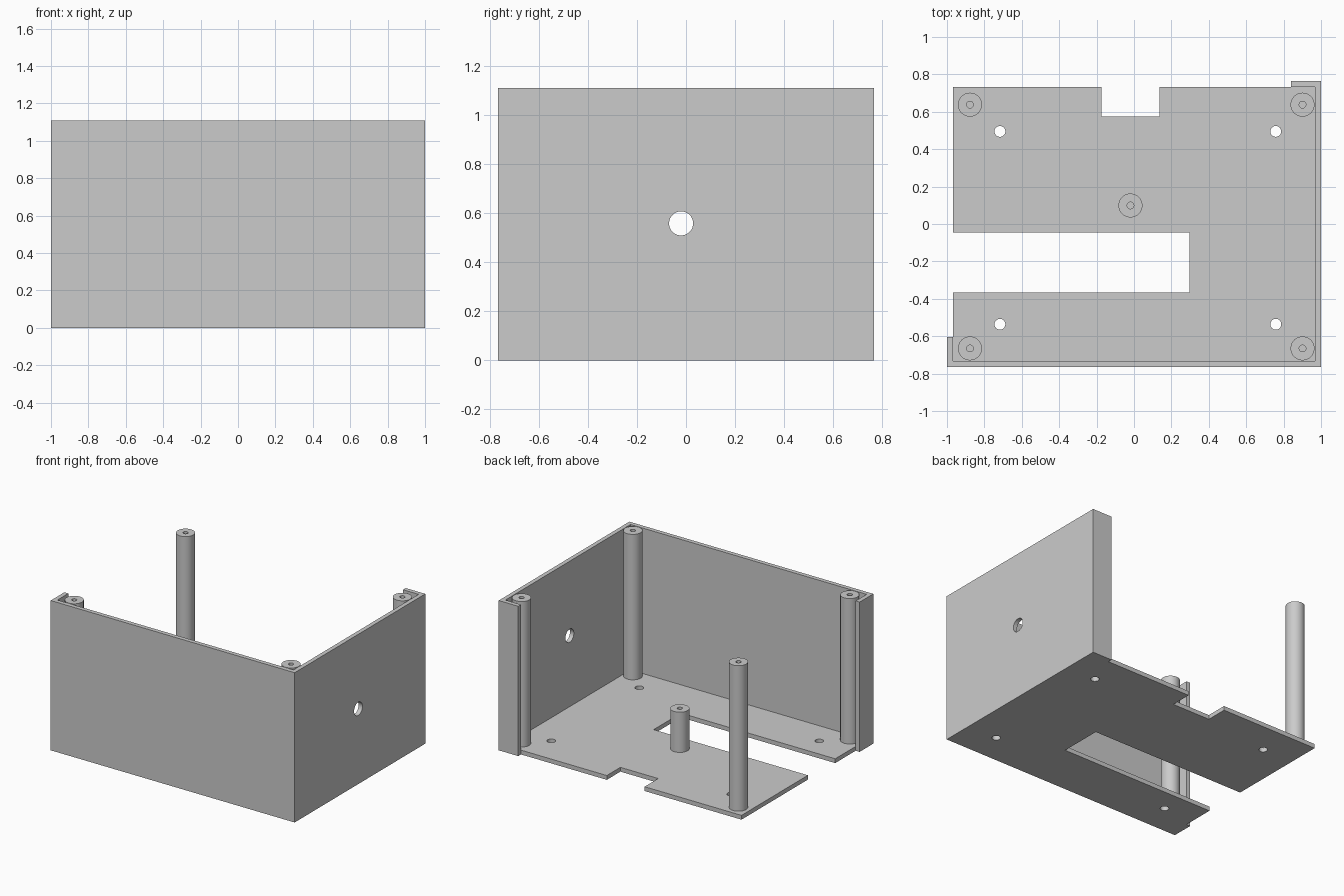
import bpy
import bmesh
import math

cube = bpy.data.objects.get("Cube")
if cube:
    bpy.data.objects.remove(cube, do_unlink=True)

GREY = (0.6, 0.6, 0.6, 1.0)
mat = bpy.data.materials.new("plain_grey")
mat.use_nodes = True
mat.diffuse_color = GREY
mat.node_tree.nodes["Principled BSDF"].inputs["Base Color"].default_value = GREY

# Overall half sizes, height and sheet thickness
W, D, H, T = 1.0, 0.765, 1.11, 0.032
IX, IY = W - T, D - T


def finish(name, bm):
    """Turn a bmesh into a named grey object."""
    bmesh.ops.recalc_face_normals(bm, faces=bm.faces)
    mesh = bpy.data.meshes.new(name)
    bm.to_mesh(mesh)
    bm.free()
    mesh.materials.append(mat)
    obj = bpy.data.objects.new(name, mesh)
    bpy.context.collection.objects.link(obj)
    return obj


def smooth(obj):
    bpy.ops.object.select_all(action="DESELECT")
    obj.select_set(True)
    bpy.context.view_layer.objects.active = obj
    bpy.ops.object.shade_smooth_by_angle(angle=math.radians(35))


def extrude_plan(name, outline, height):
    """Extrude a plan outline upward from the ground."""
    bm = bmesh.new()
    face = bm.faces.new([bm.verts.new((x, y, 0)) for x, y in outline])
    side = bmesh.ops.extrude_face_region(bm, geom=[face])["geom"]
    top = [v for v in side if isinstance(v, bmesh.types.BMVert)]
    bmesh.ops.translate(bm, verts=top, vec=(0, 0, height))
    return finish(name, bm)


def drill(obj, centre, radius, axis="Z"):
    """Cut a round through hole, then discard the cutter."""
    bpy.ops.mesh.primitive_cylinder_add(
        vertices=40, radius=radius, depth=0.2, location=centre,
        rotation=(0, math.pi / 2 if axis == "X" else 0, 0))
    cutter = bpy.context.object
    cutter.name = "hole_cutter"
    cutter.hide_render = True
    cutter.data.materials.append(mat)
    mod = obj.modifiers.new("hole", "BOOLEAN")
    mod.operation = "DIFFERENCE"
    mod.solver = "EXACT"
    mod.object = cutter
    bpy.context.view_layer.objects.active = obj
    bpy.ops.object.modifier_apply(modifier=mod.name)
    bpy.data.objects.remove(cutter, do_unlink=True)


def post(name, x, y, top, outer=0.064, bore=0.018, bore_depth=0.25):
    """Lathe a standoff with a blind screw bore."""
    bm = bmesh.new()
    base = T * 0.5
    profile = [(0, base), (outer, base), (outer, top), (bore, top),
               (bore, top - bore_depth), (0, top - bore_depth)]
    verts = [bm.verts.new((r, 0, z)) for r, z in profile]
    edges = [bm.edges.new(pair) for pair in zip(verts, verts[1:])]
    bmesh.ops.spin(bm, geom=verts + edges, cent=(0, 0, 0), axis=(0, 0, 1),
                   angle=math.tau, steps=40)
    bmesh.ops.remove_doubles(bm, verts=bm.verts, dist=0.0001)
    bmesh.ops.translate(bm, verts=bm.verts, vec=(x, y, 0))
    smooth(finish(name, bm))


# Floor plate with a side slot and a rear notch
floor = extrude_plan("floor_plate", [
    (-IX, -IY), (IX, -IY), (IX, IY),
    (0.136, IY), (0.136, 0.574), (-0.174, 0.574), (-0.174, IY),
    (-IX, IY), (-IX, -0.045), (0.297, -0.045), (0.297, -0.365),
    (-IX, -0.365)], T)
for x in (-0.717, 0.758):
    for y in (-0.536, 0.495):
        drill(floor, (x, y, 0), 0.029)
smooth(floor)

# Front and left walls with short return flanges at both ends
walls = extrude_plan("walls", [
    (-W, -D), (W, -D), (W, D), (0.84, D), (0.84, IY), (IX, IY),
    (IX, -IY), (-IX, -IY), (-IX, -0.605), (-W, -0.605)], H)
drill(walls, (W, -0.02, 0.558), 0.049, "X")
smooth(walls)

# Corner standoffs and the short middle one
for side, x in (("right", -0.877), ("left", 0.901)):
    for end, y in (("front", -0.665), ("back", 0.638)):
        post(f"{end}_{side}_post", x, y, H)
post("middle_post", -0.019, 0.099, 0.33)
